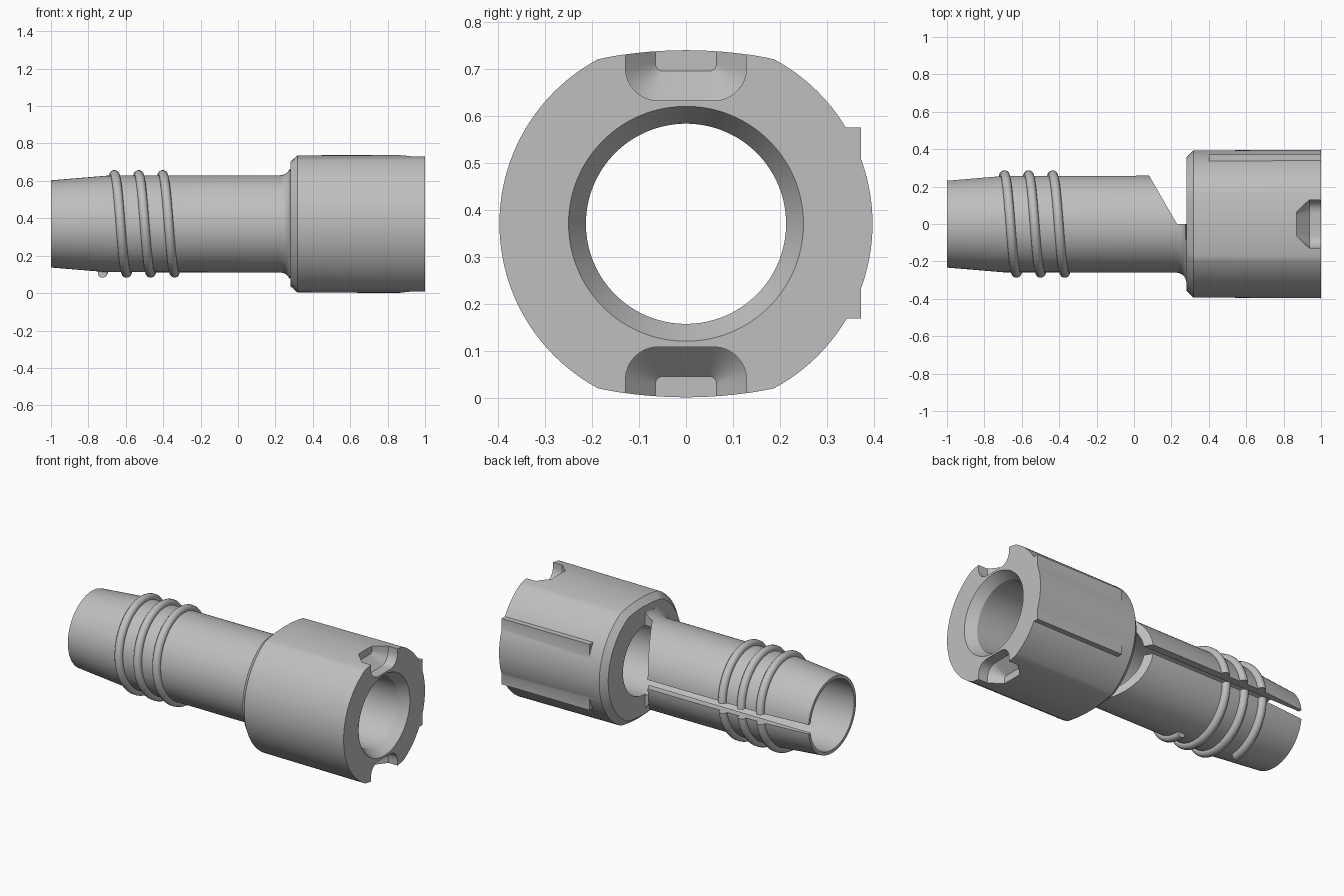
import bpy, bmesh, math
from mathutils import Vector

if "Cube" in bpy.data.objects:
    bpy.data.objects.remove(bpy.data.objects["Cube"], do_unlink=True)

AXIS_Z = 0.37
SEGMENTS = 128
HEAD_R = 0.397

grey = bpy.data.materials.new("plain grey")
grey.use_nodes = True
grey.diffuse_color = (0.52, 0.52, 0.52, 1)
grey.node_tree.nodes["Principled BSDF"].inputs["Base Color"].default_value = (0.52, 0.52, 0.52, 1)


def loft(name, rings, closed=False):
    """Skin matching rings of points, either looped round or capped at both ends."""
    bm = bmesh.new()
    rows = [[bm.verts.new(p) for p in ring] for ring in rings]
    pairs = list(zip(rows, rows[1:]))
    if closed:
        pairs.append((rows[-1], rows[0]))
    else:
        bm.faces.new(rows[0])
        bm.faces.new(rows[-1])
    for a, b in pairs:
        for i in range(len(a)):
            j = (i + 1) % len(a)
            bm.faces.new((a[i], a[j], b[j], b[i]))
    bmesh.ops.recalc_face_normals(bm, faces=bm.faces)
    mesh = bpy.data.meshes.new(name)
    bm.to_mesh(mesh)
    bm.free()
    mesh.materials.append(grey)
    obj = bpy.data.objects.new(name, mesh)
    bpy.context.collection.objects.link(obj)
    return obj


def box(name, x0, x1, y0, y1, z0, z1):
    ring = lambda x: [(x, y0, z0), (x, y1, z0), (x, y1, z1), (x, y0, z1)]
    return loft(name, [ring(x0), ring(x1)])


def combine(obj, tool, operation):
    mod = obj.modifiers.new(tool.name, 'BOOLEAN')
    mod.object, mod.operation, mod.solver = tool, operation, 'EXACT'
    bpy.context.view_layer.objects.active = obj
    bpy.ops.object.modifier_apply(modifier=mod.name)


def body_ring(x, r):
    """Circle around the x axis, slightly flattened above and below on the head."""
    ring = []
    for i in range(SEGMENTS):
        a = math.tau * i / SEGMENTS
        y, z = r * math.cos(a), r * math.sin(a)
        limit = 0.37 - y * y / 1.78 - (HEAD_R - r) * 0.9
        if r > 0.3:
            z = math.copysign(min(abs(z), limit), z)
        ring.append((x, y, AXIS_Z + z))
    return ring


# Turned body: tapered stem, fillet, chamfered head, countersunk bore
fillet = [(0.225 + 0.055 * math.sin(a), 0.315 - 0.055 * math.cos(a))
          for a in (math.pi / 2 * k / 8 for k in range(9))]
profile = ([(-1, 0.233), (-0.7, 0.258)] + fillet
           + [(0.28, 0.355), (0.318, 0.393), (1, HEAD_R),
              (1, 0.25), (0.94, 0.213), (-1, 0.213)])
body = loft("sleeve_body", [body_ring(x, r) for x, r in profile], closed=True)

# Flat key with two square shoulders along the back of the head
key = box("back_key", 0.4, 1, 0.28, 0.372, 0.168, 0.575)
combine(body, key, 'UNION')

# Slanted opening behind the head
opening = [(-0.058, 0.5), (0.08, 0.26), (0.23, 0), (0.282, 0), (0.282, 0.5)]
wedge = loft("opening_cutter", [[(x, y, z) for x, y in opening] for z in (-0.2, 1)])
combine(body, wedge, 'DIFFERENCE')

# Long slot in the back of the stem
slot = box("slot_cutter", -1.1, 0.2, 0.1, 0.4, AXIS_Z - 0.028, AXIS_Z + 0.028)
combine(body, slot, 'DIFFERENCE')


def notch_ring(x, half, floor, radius, side):
    """U-shaped section with rounded floor corners."""
    pts = [(half, 0.6)]
    for sign in (1, -1):
        corner = []
        for k in range(9):
            a = math.pi / 2 * k / 8
            corner.append((sign * (half - radius + radius * math.cos(a)),
                           floor + radius - radius * math.sin(a)))
        pts += corner if sign > 0 else corner[::-1]
    pts.append((-half, 0.6))
    return [(x, y, AXIS_Z + side * h) for y, h in pts]


# Tapered notches in the top and bottom of the head rim
tools = [key, wedge, slot]
for side in (1, -1):
    notch = loft("notch_cutter", [notch_ring(0.87, 0.065, 0.325, 0.015, side),
                                  notch_ring(0.937, 0.129, 0.262, 0.07, side),
                                  notch_ring(1.1, 0.129, 0.262, 0.07, side)])
    combine(body, notch, 'DIFFERENCE')
    tools.append(notch)

# Three-turn round thread on the stem, starting and ending at the bottom
rings = []
TURNS, STEPS = 3, 72
for i in range(TURNS * STEPS + 1):
    t = i / STEPS
    a = math.tau * t - math.pi / 2
    out = Vector((0, math.cos(a), math.sin(a)))
    centre = Vector((-0.725 + 0.129 * t, 0, AXIS_Z)) + out * 0.263
    rings.append([centre + 0.025 * (Vector((math.cos(b), 0, 0)) + out * math.sin(b))
                  for b in (math.tau * k / 14 for k in range(14))])
thread = loft("stem_thread", rings)
combine(thread, slot, 'DIFFERENCE')

for tool in tools:
    bpy.data.objects.remove(tool, do_unlink=True)

# Smooth round faces while keeping machined edges crisp
bpy.ops.object.select_all(action='DESELECT')
for obj in (body, thread):
    obj.select_set(True)
    bpy.context.view_layer.objects.active = obj
bpy.ops.object.shade_smooth_by_angle(angle=math.radians(28))
